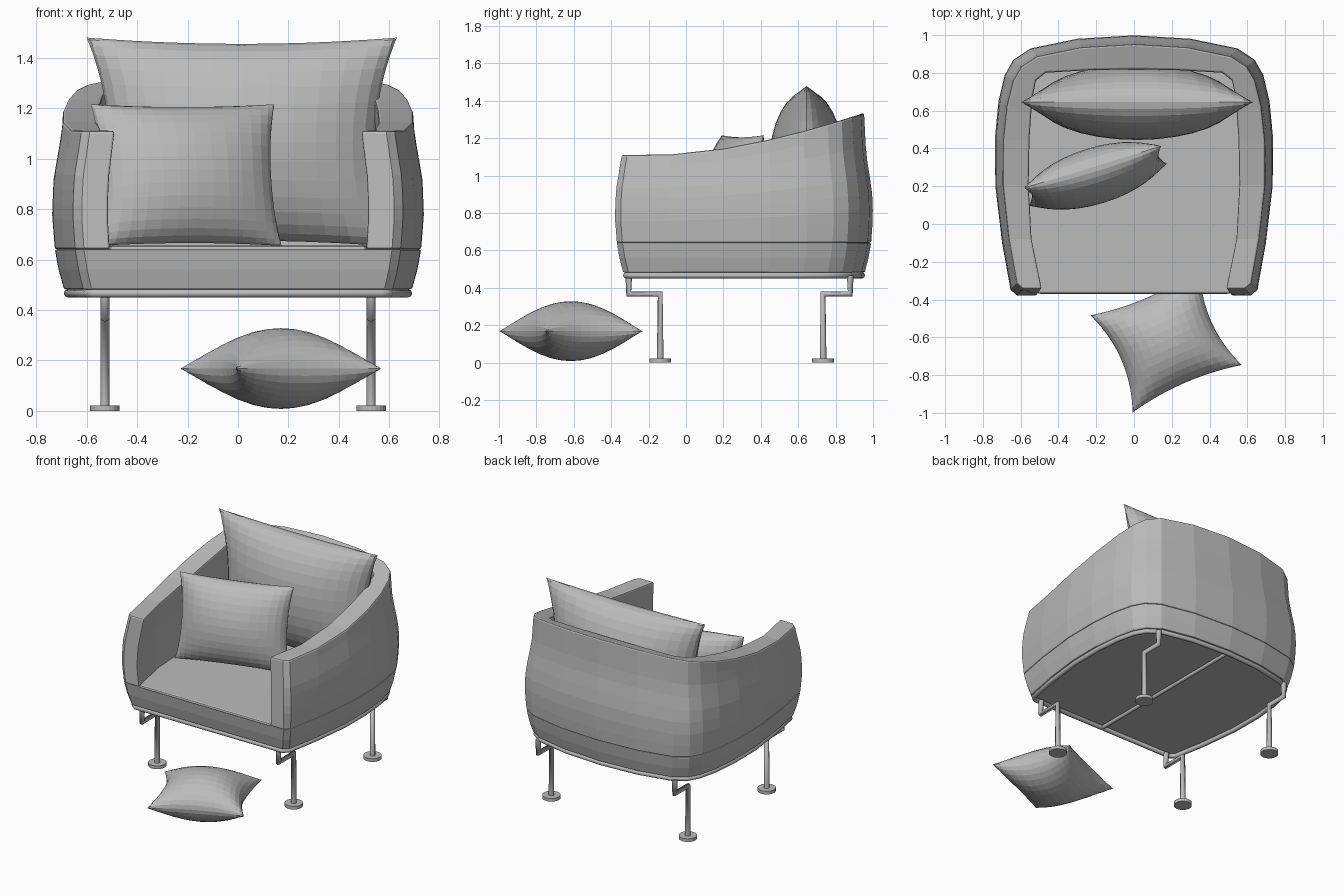
import bpy, bmesh
from math import sin, cos, pi, radians
from mathutils import Vector

if "Cube" in bpy.data.objects:
    bpy.data.objects.remove(bpy.data.objects["Cube"])

grey = bpy.data.materials.new("plain_grey")
grey.use_nodes = True
grey.diffuse_color = (0.5, 0.5, 0.5, 1)
grey.node_tree.nodes["Principled BSDF"].inputs["Base Color"].default_value = (0.5, 0.5, 0.5, 1)

MID_Y = 0.31          # centre of the body in plan
FLOOR = 0.64          # seam between base and shell

# Plan outlines of the left half, front to back
OUTER = [(.62, -.38), (.655, -.35), (.70, -.1), (.735, .2), (.737, .45), (.718, .65),
         (.685, .79), (.64, .87), (.55, .93), (.3, .982), (0, 1.0)]
INNER = [(.515, -.38), (.525, -.33), (.572, -.1), (.59, .2), (.588, .45), (.58, .6),
         (.572, .7), (.555, .79), (.5, .835), (.25, .85), (0, .855)]
BULGE = [(.48, .935), (.56, .965), (.64, .985), (.78, 1), (.92, .992), (1.11, .947), (1.34, .93)]
RIM = [(-.32, 1.11), (-.05, 1.113), (.25, 1.15), (.55, 1.215), (.85, 1.3), (.96, 1.335)]


def interp(table, t):
    if t <= table[0][0]:
        return table[0][1]
    for (a, va), (b, vb) in zip(table, table[1:]):
        if t <= b:
            return va + (vb - va) * (t - a) / (b - a)
    return table[-1][1]


def mirrored(half):
    return half + [(-x, y) for x, y in reversed(half[:-1])]


def scaled(p, s, z):
    return Vector((p[0] * s, MID_Y + (p[1] - MID_Y) * s, z))


def finish(name, bm, smooth=False):
    bmesh.ops.recalc_face_normals(bm, faces=bm.faces)
    mesh = bpy.data.meshes.new(name)
    bm.to_mesh(mesh)
    bm.free()
    mesh.materials.append(grey)
    for f in mesh.polygons:
        f.use_smooth = smooth
    ob = bpy.data.objects.new(name, mesh)
    bpy.context.collection.objects.link(ob)
    return ob


def bevel(ob, width):
    m = ob.modifiers.new("soft_edge", "BEVEL")
    m.width = width
    m.segments = 2
    m.limit_method = 'ANGLE'
    m.angle_limit = radians(45)


def loft(name, rings):
    """Skin closed rings and cap both ends."""
    bm = bmesh.new()
    rows = [[bm.verts.new(p) for p in r] for r in rings]
    n = len(rows[0])
    for a, b in zip(rows, rows[1:]):
        for i in range(n):
            j = (i + 1) % n
            bm.faces.new((a[i], a[j], b[j], b[i]))
    bm.faces.new(rows[0])
    bm.faces.new(rows[-1])
    return finish(name, bm)


# Wrap-around arms and back: one closed section per station along the plan
LEVELS = 8


def wall_column(p):
    top = interp(RIM, scaled(p, 0.94, 0).y)
    zs = [FLOOR + (top - FLOOR) * k / LEVELS for k in range(LEVELS + 1)]
    return [scaled(p, interp(BULGE, z), z) for z in zs]


sections = [wall_column(o) + wall_column(i)[::-1]
            for o, i in zip(mirrored(OUTER), mirrored(INNER))]
shell = loft("arm_and_back_shell", sections)
bevel(shell, 0.01)

# Base under the seat
base = loft("seat_base", [[scaled(p, interp(BULGE, z), z) for p in mirrored(OUTER)]
                          for z in (.482, .52, .56, .60, FLOOR)])
bevel(base, 0.006)

# Thin seat pad between the arms
seat = loft("seat_pad", [[scaled(p, .985, z) for p in mirrored(INNER)] for z in (.63, .655)])
bevel(seat, 0.012)


# Tubular frame and legs
def tube(name, points, radius, cyclic=False):
    cu = bpy.data.curves.new(name, 'CURVE')
    cu.dimensions = '3D'
    cu.bevel_depth = radius
    cu.bevel_resolution = 2
    cu.use_fill_caps = True
    sp = cu.splines.new('POLY')
    sp.points.add(len(points) - 1)
    for q, p in zip(sp.points, points):
        q.co = (*p, 1)
    sp.use_cyclic_u = cyclic
    cu.materials.append(grey)
    ob = bpy.data.objects.new(name, cu)
    bpy.context.collection.objects.link(ob)


BAR_Z = 0.466
tube("frame_ring", [scaled(p, .915, BAR_Z) for p in mirrored(OUTER)], .016, True)
tube("frame_centre_bar", [(0, -.32, BAR_Z), (0, .94, BAR_Z)], .013)

for side, x in (("left", .528), ("right", -.528)):
    for end, y, y_out in (("front", -.138, -.306), ("back", .733, .878)):
        tag = f"{end}_{side}"
        tube("leg_" + tag, [(x, y, .01), (x, y, .367), (x, y_out, .367), (x, y_out, BAR_Z)], .018)
        bm = bmesh.new()
        bmesh.ops.create_cone(bm, cap_ends=True, segments=20, radius1=.058, radius2=.058, depth=.022)
        bmesh.ops.translate(bm, verts=bm.verts, vec=(x, y, .011))
        finish("foot_" + tag, bm)


# Cushions: two puffed grids joined along a pinched seam
def cushion(name, half, pinch, centre, rotation, n=16):
    w, h, t = half
    bm = bmesh.new()
    for sign in (1, -1):
        rows = []
        for j in range(n + 1):
            b = (j / n - .5) * pi
            row = []
            for i in range(n + 1):
                a = (i / n - .5) * pi
                u, v = sin(a), sin(b)
                puff = max(cos(a) * cos(b), 0) ** 1.05
                row.append(bm.verts.new((w * u * (1 - pinch[0] * (1 - v * v)),
                                         h * v * (1 - pinch[1] * (1 - u * u)),
                                         sign * t * puff)))
            rows.append(row)
        for r, s in zip(rows, rows[1:]):
            for i in range(n):
                bm.faces.new((r[i], r[i + 1], s[i + 1], s[i]))
    bmesh.ops.remove_doubles(bm, verts=bm.verts, dist=1e-5)
    ob = finish(name, bm)
    ob.location = centre
    ob.rotation_euler = [radians(d) for d in rotation]


cushion("back_cushion", (.615, .415, .2), (.14, .06), (.015, .645, 1.065), (90, 0, 0))
cushion("small_cushion", (.38, .285, .145), (.08, .04), (-.205, .255, .935), (80, 0, 17))
cushion("floor_cushion", (.315, .28, .16), (.18, .12), (.17, -.615, .168), (0, 0, 23.5))
